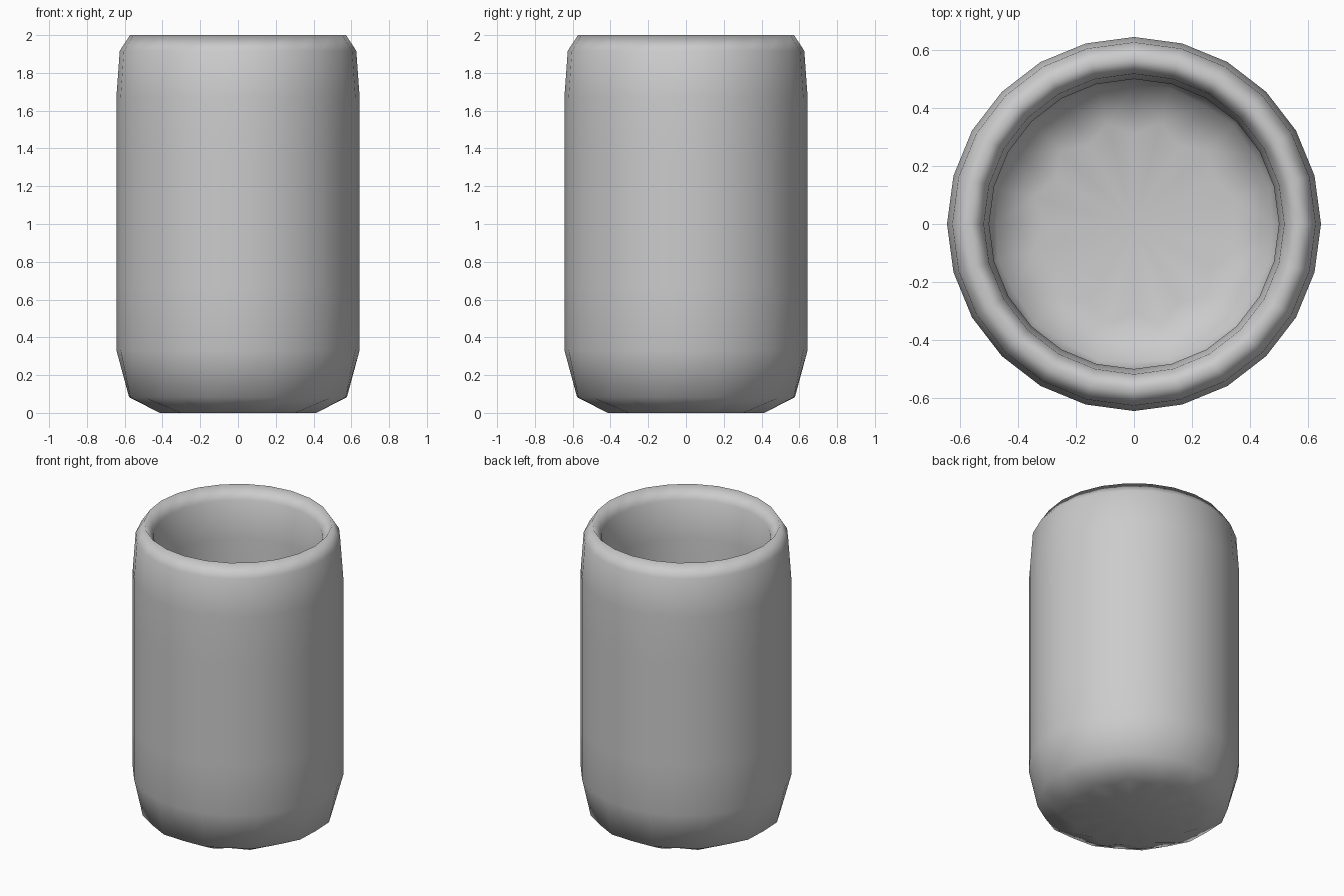
import bpy, bmesh, math
from mathutils import Vector

if "Cube" in bpy.data.objects:
    bpy.data.objects.remove(bpy.data.objects["Cube"])

R, H, SIDES = 0.6667, 2.0, 12

# Low-poly control cage: open tube in three bands with a fan-shaped floor
bm = bmesh.new()
profile = [(0, 0), (R, 0), (R, H / 3), (R, 2 * H / 3), (R, H)]
verts = [bm.verts.new((r, 0, z)) for r, z in profile]
edges = [bm.edges.new(pair) for pair in zip(verts, verts[1:])]
bmesh.ops.spin(bm, geom=verts + edges, cent=(0, 0, 0), axis=(0, 0, 1),
               angle=math.tau, steps=SIDES, use_duplicate=False)
bmesh.ops.remove_doubles(bm, verts=bm.verts[:], dist=1e-4)
bmesh.ops.recalc_face_normals(bm, faces=bm.faces[:])

# Make sure the wall faces outward
wall = max(bm.faces, key=lambda f: f.calc_center_median().z)
c = wall.calc_center_median()
if wall.normal.dot(Vector((c.x, c.y, 0))) < 0:
    bmesh.ops.reverse_faces(bm, faces=bm.faces[:])
for f in bm.faces:
    f.smooth = True

mesh = bpy.data.meshes.new("cup")
bm.to_mesh(mesh)
bm.free()
cup = bpy.data.objects.new("cup", mesh)
bpy.context.collection.objects.link(cup)

# Wall thickness, then one level of rounding
shell = cup.modifiers.new("wall_thickness", 'SOLIDIFY')
shell.thickness = 0.15
shell.offset = -1
rounding = cup.modifiers.new("rounding", 'SUBSURF')
rounding.levels = rounding.render_levels = 1
rounding.use_limit_surface = False
